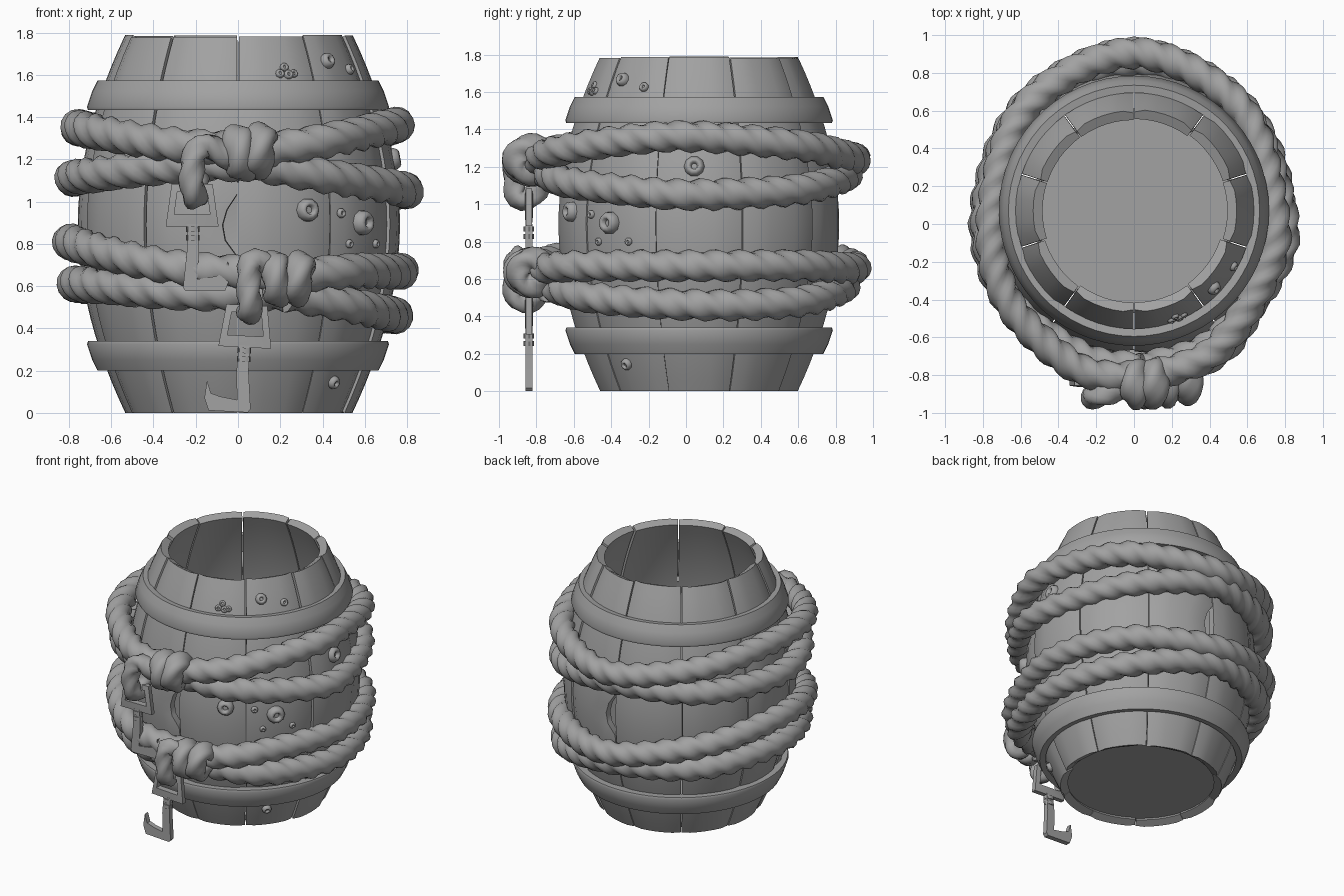
import bpy, bmesh, math, random
from mathutils import Vector, Matrix

if "Cube" in bpy.data.objects:
    bpy.data.objects.remove(bpy.data.objects["Cube"])

random.seed(4)
CY = 0.07      # barrel axis sits slightly behind the origin
H = 1.79

grey = bpy.data.materials.new("dark_grey")
grey.diffuse_color = (0.36, 0.36, 0.36, 1)
grey.use_nodes = True
grey.node_tree.nodes["Principled BSDF"].inputs["Base Color"].default_value = grey.diffuse_color


def barrel_r(z):
    return 0.76 - 0.225 * abs((z - 0.895) / 0.895) ** 1.9


def barrel_slope(z):
    return (barrel_r(z + .01) - barrel_r(z - .01)) / .02


def polar(deg, r, z):
    a = math.radians(deg)
    return Vector((r * math.cos(a), CY + r * math.sin(a), z))


def finish(name, bm, angle=40):
    bmesh.ops.recalc_face_normals(bm, faces=bm.faces)
    me = bpy.data.meshes.new(name)
    bm.to_mesh(me)
    bm.free()
    me.materials.append(grey)
    ob = bpy.data.objects.new(name, me)
    bpy.context.collection.objects.link(ob)
    bpy.ops.object.select_all(action='DESELECT')
    ob.select_set(True)
    bpy.context.view_layer.objects.active = ob
    bpy.ops.object.shade_smooth_by_angle(angle=math.radians(angle))
    return ob


def loft(name, rings, closed=False, angle=40):
    """Skin a list of closed rings; cap the ends unless the path is closed."""
    bm = bmesh.new()
    vs = [[bm.verts.new(p) for p in ring] for ring in rings]
    n = len(vs[0])
    pairs = list(zip(vs, vs[1:])) + ([(vs[-1], vs[0])] if closed else [])
    for a, b in pairs:
        for j in range(n):
            bm.faces.new((a[j], a[(j + 1) % n], b[(j + 1) % n], b[j]))
    if not closed:
        bm.faces.new(vs[0])
        bm.faces.new(vs[-1])
    return finish(name, bm, angle)


def smooth_path(pts, step, closed=False):
    """Catmull-Rom curve resampled about every 'step' units."""
    pts = [Vector(p) for p in pts]
    n = len(pts)
    get = (lambda i: pts[i % n]) if closed else (lambda i: pts[max(0, min(n - 1, i))])
    out = []
    for i in range(n if closed else n - 1):
        a, b, c, d = (get(i + k) for k in (-1, 0, 1, 2))
        m = max(2, round((c - b).length / step))
        for k in range(m):
            t = k / m
            out.append(0.5 * (2 * b + (c - a) * t + (2 * a - 5 * b + 4 * c - d) * t * t
                              + (3 * b - a - 3 * c + d) * t ** 3))
    if not closed:
        out.append(pts[-1])
    return out


def rope(name, pts, radius=0.08, closed=False, pitch=0.4, step=0.03):
    """Three-strand twisted rope swept along a path."""
    path = smooth_path(pts, step, closed)
    n, rings, dist = len(path), [], 0.0
    total = sum((path[i] - path[i - 1]).length for i in range(0 if closed else 1, n))
    if closed:
        pitch = total / max(1, round(total / pitch))
    normal = None
    for i, p in enumerate(path):
        q = path[(i + 1) % n] if closed or i < n - 1 else p
        o = path[i - 1] if closed or i > 0 else p
        t = (q - o).normalized()
        normal = t.orthogonal() if normal is None else normal - t * normal.dot(t)
        normal.normalize()
        side = t.cross(normal)
        if i:
            dist += (p - path[i - 1]).length
        ring = []
        for k in range(15):
            f = 2 * math.pi * k / 15
            r = radius * (0.92 + 0.12 * math.cos(3 * (f - 2 * math.pi * dist / pitch)))
            ring.append(p + r * (math.cos(f) * normal + math.sin(f) * side))
        rings.append(ring)
    return loft(name, rings, closed, 80)


# Ten curved staves, cut square to their length; two have broken edges
for s in range(10):
    mid = 108 + 36 * s
    top = H - random.uniform(0, 0.015)
    off = random.uniform(-0.008, 0.008)
    rings = []
    for i in range(25):
        z = top * i / 24
        gap = 0.25 + 0.35 * max(0, z - 1.3)
        lo, hi = mid - 18 + gap, mid + 18 - gap
        if s in (4, 9) and 0.74 < z < 1.02:
            hi -= 5.5 * math.sin((z - 0.74) / 0.28 * math.pi) ** 0.7
        angs = [lo + (hi - lo) * k / 6 for k in range(7)]
        r = barrel_r(z) + off
        slope = barrel_slope(z)
        k = 0.055 / math.hypot(1, slope)
        # long edges of each stave are slightly rounded off
        rings.append([polar(a, r - (0.012 if j in (0, 6) else 0), z) for j, a in enumerate(angs)]
                     + [polar(a, r - k, z + slope * k) for a in reversed(angs)])
    loft(f"stave_{s + 1}", rings)

# Barrel floor
loft("barrel_floor", [[polar(a, barrel_r(z) - 0.03, z) for a in range(0, 360, 9)]
                      for z in (0.04, 0.08)])

# Two tapered hoops, mirrored about mid height
hoop = [(0.625, 0.205), (0.665, 0.2), (0.69, 0.25), (0.715, 0.325), (0.71, 0.34), (0.65, 0.338)]
for name, flip in (("lower_hoop", False), ("upper_hoop", True)):
    loft(name, [[polar(a, r, 1.773 - z if flip else z) for r, z in hoop]
                for a in range(0, 360, 6)], closed=True)

# Rope turns: (angle, radius, height), each starting and ending in its knot
turns = {
    "upper_rope_high": [(-86, .88, 1.23), (-60, .855, 1.29), (-25, .77, 1.35), (0, .74, 1.36),
                        (45, .785, 1.31), (90, .835, 1.24), (135, .79, 1.31), (180, .75, 1.35),
                        (215, .82, 1.33), (250, .885, 1.27), (272, .88, 1.25)],
    "upper_rope_low": [(-86, .83, 1.18), (-60, .82, 1.12), (-25, .80, 1.07), (0, .785, 1.05),
                       (45, .78, 1.08), (90, .79, 1.16), (135, .785, 1.13), (180, .78, 1.11),
                       (215, .80, 1.13), (250, .82, 1.17), (272, .83, 1.18)],
    "lower_rope_high": [(-73, .88, .65), (-50, .84, .67), (0, .77, .67), (45, .79, .67),
                        (90, .835, .66), (135, .80, .75), (180, .79, .81),
                        (215, .82, .77), (250, .87, .69), (285, .88, .65)],
    "lower_rope_low": [(-73, .82, .56), (-45, .80, .50), (0, .745, .46), (45, .77, .48),
                       (90, .78, .57), (135, .77, .58), (180, .77, .61),
                       (215, .79, .60), (250, .82, .57), (285, .83, .56)],
}
for name, keys in turns.items():
    rope(name, [polar(*k) for k in keys], 0.085)


# Knots: tilted rope coils wrapped around the turns
def coil(name, x, y, z, ry, rz, lean, radius=0.07):
    rope(name, [(x + lean * math.sin(a), y + ry * math.cos(a), z + rz * math.sin(a))
                for a in (2 * math.pi * k / 10 for k in range(10))], radius, True, 0.5)


coil("upper_knot_left", 0.012, -0.845, 1.23, 0.062, 0.068, -0.01, 0.078)
coil("upper_knot_right", 0.1, -0.84, 1.24, 0.065, 0.065, 0.01, 0.078)
coil("lower_knot_left", 0.18, -0.845, 0.635, 0.065, 0.075, -0.005, 0.068)
coil("lower_knot_right", 0.285, -0.825, 0.635, 0.068, 0.07, 0.012, 0.07)

# Hanging ends looped through the hook frames
rope("upper_hanging_end", [(0.03, -.84, 1.2), (-.07, -.88, 1.22), (-.15, -.9, 1.27),
                           (-.205, -.915, 1.22), (-.22, -.92, 1.12), (-.21, -.90, 1.035),
                           (-.2, -.84, 1.025), (-.2, -.78, 1.1), (-.18, -.76, 1.2)], 0.062)
rope("lower_hanging_end", [(0.2, -.83, .66), (0.11, -.88, .71), (0.06, -.91, .71),
                           (0.05, -.92, .62), (0.055, -.92, .53), (0.055, -.90, .485),
                           (0.05, -.84, .475), (0.05, -.78, .53), (0.06, -.76, .64)], 0.06)


# Metal hooks: square frame, collars and pointed claw
def hook(prefix, x, z, mirror, tilt):
    y = -0.84
    turn = Matrix.Rotation(math.radians(tilt), 4, 'Y')

    def place(px, pz, py):
        v = turn @ Vector((px * mirror, 0, pz))
        return Vector((x + v.x, y + py, z + v.z))

    outer = [(-.097, .1), (.097, .1), (.125, -.1), (-.125, -.1)]
    inner = [(-.07, .065), (.07, .065), (.085, -.045), (-.085, -.045)]
    bars = [[place(*o, -.016), place(*o, .016), place(*i, .022), place(*i, -.022)]
            for o, i in zip(outer, inner)]
    loft(prefix + "_frame", bars, closed=True, angle=30)
    claw = [(-.026, -.09), (-.024, -.21), (-.043, -.39), (-.03, -.407), (.155, -.407),
            (.178, -.35), (.17, -.265), (.148, -.325), (.104, -.338), (.024, -.35),
            (.033, -.21), (.028, -.09)]
    loft(prefix + "_claw", [[place(*p, d) for p in claw] for d in (-.018, .018)], angle=30)
    for k, cz in enumerate((-.115, -.155)):
        loft(f"{prefix}_collar_{k + 1}",
             [[place(.002 + .032 * math.cos(a), cz + dz, .028 * math.sin(a))
               for a in (math.pi * j / 4 for j in range(8))] for dz in (-.013, .013)])


hook("upper_hook", -0.217, 0.983, 1, 0)
hook("lower_hook", 0.037, 0.41, -1, 3)


# Barnacles: small craters standing on the staves
def barnacle(name, deg, z, r):
    n = polar(deg, 1, 0) - Vector((0, CY, 0))
    n.z = -barrel_slope(z)
    rot = n.to_track_quat('Z', 'Y')
    base = polar(deg, barrel_r(z) - 0.005, z)
    prof = [(1, -.1), (.98, .3), (.8, .62), (.6, .75), (.4, .68), (.28, .3)]
    loft(name, [[base + rot @ Vector((r * k * math.cos(a), r * k * math.sin(a), r * h))
                 for a in (2 * math.pi * j / 10 for j in range(10))] for k, h in prof], angle=70)


# (x on the front view, height, radius)
spots = [(.33, .96, .056), (.59, .90, .06), (.49, .945, .023), (.53, .80, .021), (.655, .80, .021),
         (.425, 1.665, .038), (.53, 1.625, .026), (.2, 1.605, .022), (.24, 1.6, .023),
         (.265, 1.605, .02), (.22, 1.635, .021), (.455, .145, .032)]
for i, (x, z, r) in enumerate(spots):
    barnacle(f"barnacle_{i + 1}", -math.degrees(math.acos(x / barrel_r(z))), z, r)
barnacle("barnacle_side", -2, 1.2, 0.056)
